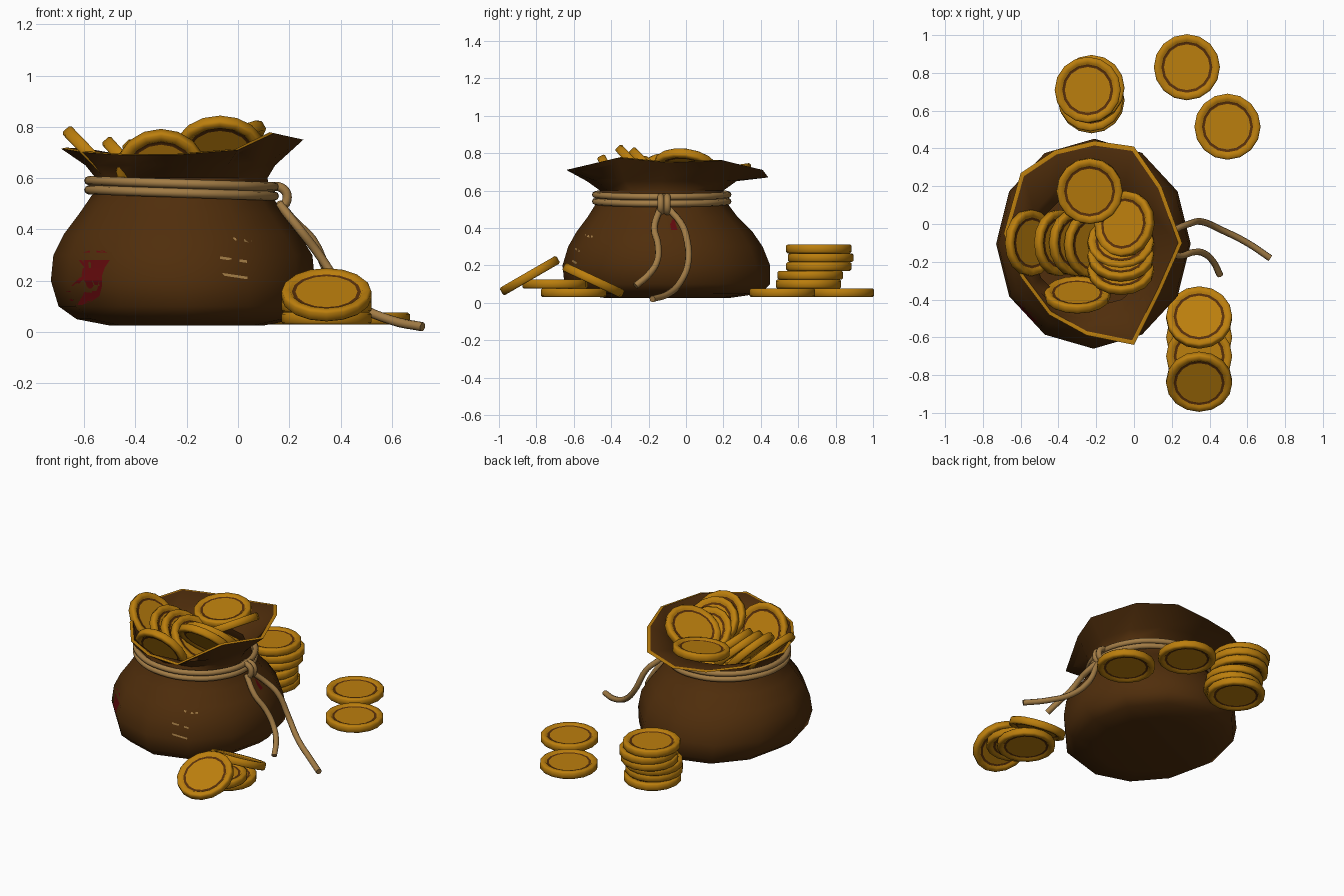
import bpy, bmesh
from math import sin, cos, pi, radians
from mathutils import Vector
from mathutils.bvhtree import BVHTree

cube = bpy.data.objects.get("Cube")
if cube:
    bpy.data.objects.remove(cube, do_unlink=True)


def material(name, r, g, b):
    m = bpy.data.materials.new(name)
    m.use_nodes = True
    m.diffuse_color = (r, g, b, 1)
    m.node_tree.nodes["Principled BSDF"].inputs["Base Color"].default_value = (r, g, b, 1)
    return m


LEATHER = material("brown leather", 0.080, 0.027, 0.0035)
GOLD = material("gold", 0.50, 0.21, 0.004)
GROOVE = material("dark groove", 0.10, 0.03, 0.003)
ROPE = material("tan rope", 0.36, 0.20, 0.06)
RED = material("dark red", 0.13, 0.003, 0.004)


def add_object(name, data, *mats):
    for m in mats:
        data.materials.append(m)
    ob = bpy.data.objects.new(name, data)
    bpy.context.collection.objects.link(ob)
    return ob


def smooth(mesh, angle):
    for p in mesh.polygons:
        p.use_smooth = True
    mesh.set_sharp_from_angle(angle=radians(angle))


# Bag: lofted rings (z, centre x, centre y, radius x, radius y) and an uneven rim
SIDES = 12
RINGS = [
    (0.025, -0.20, -0.10, 0.30, 0.33), (0.05, -0.20, -0.10, 0.43, 0.50),
    (0.10, -0.205, -0.10, 0.495, 0.55), (0.20, -0.215, -0.105, 0.515, 0.555),
    (0.30, -0.215, -0.11, 0.505, 0.52), (0.38, -0.22, -0.115, 0.46, 0.47),
    (0.46, -0.22, -0.125, 0.40, 0.40), (0.54, -0.22, -0.13, 0.345, 0.345),
    (0.60, -0.22, -0.13, 0.335, 0.33), (0.65, -0.225, -0.13, 0.37, 0.40),
]
RIM = [
    (0.255, -0.10, 0.75), (0.145, 0.20, 0.76), (0.0, 0.41, 0.71), (-0.21, 0.44, 0.67),
    (-0.42, 0.39, 0.68), (-0.60, 0.27, 0.71), (-0.69, -0.05, 0.715), (-0.60, -0.28, 0.70),
    (-0.45, -0.48, 0.69), (-0.25, -0.59, 0.69), (0.0, -0.64, 0.71), (0.14, -0.36, 0.775),
]
bm = bmesh.new()


def ring(z, cx, cy, rx, ry, inset=0):
    angles = [2 * pi * i / SIDES for i in range(SIDES)]
    return [bm.verts.new((cx + (rx - inset) * cos(a), cy + (ry - inset) * sin(a), z)) for a in angles]


loops = [ring(*r) for r in RINGS]
loops.append([bm.verts.new(p) for p in RIM])
# The lip folds inward as a gold band, then the lining drops into the bag
loops.append([bm.verts.new((-0.215 + (x + 0.215) * 0.955, -0.10 + (y + 0.10) * 0.955, z + 0.004))
              for x, y, z in RIM])
loops += [ring(*r, inset=0.02) for r in RINGS[:5:-1]]
for n, (low, high) in enumerate(zip(loops, loops[1:])):
    for i in range(SIDES):
        j = (i + 1) % SIDES
        face = bm.faces.new((low[i], low[j], high[j], high[i]))
        face.material_index = int(n == len(RINGS))
bm.faces.new(loops[0][::-1])
bm.faces.new(loops[-1])
bag_mesh = bpy.data.meshes.new("bag")
bm.to_mesh(bag_mesh)
surface = BVHTree.FromBMesh(bm)
bm.free()
smooth(bag_mesh, 50)
add_object("bag", bag_mesh, LEATHER, GOLD)


# Thin marks laid on the bag: rows of (z, from, to) projected along a direction
def mark(name, rows, direction, mat, slope=0, columns=8):
    d = Vector(direction)
    across = d.cross(Vector((0, 0, 1)))
    b = bmesh.new()
    grid = []
    for z, start, end in rows:
        line = []
        for i in range(columns + 1):
            u = start + (end - start) * i / columns
            height = z + slope * (u - start)
            hit, normal, _, _ = surface.ray_cast(across * u + Vector((0, 0, height)) - d * 3, d)
            line.append(b.verts.new(hit + normal * 0.007))
        grid.append(line)
    for r, s in zip(grid, grid[1:]):
        for i in range(columns):
            b.faces.new((r[i], s[i], s[i + 1], r[i + 1]))
    me = bpy.data.meshes.new(name)
    b.to_mesh(me)
    b.free()
    add_object(name, me, mat)


FRONT, SIDE = (0, 1, 0), (-1, 0, 0)
mark("front_stain", [(0.32, -0.58, -0.53), (0.31, -0.61, -0.505), (0.28, -0.62, -0.50),
                     (0.25, -0.605, -0.52), (0.22, -0.61, -0.53), (0.20, -0.63, -0.53),
                     (0.18, -0.65, -0.53), (0.16, -0.67, -0.535), (0.14, -0.675, -0.54),
                     (0.12, -0.65, -0.57), (0.105, -0.635, -0.61)], FRONT, RED)
mark("side_stain", [(0.445, -0.075, -0.06), (0.42, -0.085, -0.055),
                    (0.39, -0.08, -0.045), (0.375, -0.065, -0.05)], SIDE, RED)
for k, (z, start, end) in enumerate([(0.365, -0.03, 0.055), (0.29, -0.07, 0.05), (0.225, -0.06, 0.05)]):
    mark(f"stitch_{k + 1}", [(z + 0.005, start, end), (z - 0.005, start, end)], FRONT, ROPE, -0.15)


# Rope: smooth tubes through a few points
def rope(name, points, cyclic=False):
    cu = bpy.data.curves.new(name, "CURVE")
    cu.dimensions = "3D"
    cu.bevel_depth = 0.018
    cu.bevel_resolution = 2
    cu.resolution_u = 4
    cu.use_fill_caps = True
    sp = cu.splines.new("BEZIER")
    sp.bezier_points.add(len(points) - 1)
    for bp, p in zip(sp.bezier_points, points):
        bp.co = p
        bp.handle_left_type = bp.handle_right_type = "AUTO"
    sp.use_cyclic_u = cyclic
    add_object(name, cu, ROPE)


TURN = [2 * pi * i / 12 for i in range(12)]
for k, z in enumerate((0.542, 0.578)):
    rope(f"neck_rope_{k + 1}", [(-0.22 + 0.362 * cos(a), -0.13 + 0.355 * sin(a), z - 0.012 * cos(a))
                                for a in TURN], True)
for k, y in enumerate((-0.135, -0.10)):
    rope(f"knot_wrap_{k + 1}", [(0.15 + 0.042 * cos(a), y, 0.525 + 0.042 * sin(a))
                                for a in TURN[::2]], True)
rope("short_rope_end", [(0.16, -0.14, 0.50), (0.24, -0.17, 0.40), (0.31, -0.15, 0.31),
                        (0.37, -0.155, 0.22), (0.42, -0.20, 0.15), (0.455, -0.27, 0.09)])
rope("long_rope_end", [(0.16, -0.09, 0.50), (0.22, -0.03, 0.43), (0.29, 0.0, 0.36),
                       (0.36, 0.012, 0.22), (0.46, -0.03, 0.11), (0.60, -0.10, 0.045),
                       (0.72, -0.18, 0.02)])

# Coin: one spun profile with raised edge and a dark groove on both faces
half = [(0, 0.014), (0.121, 0.014), (0.135, 0.014), (0.143, 0.023), (0.167, 0.0235), (0.175, 0.016)]
profile = half + [(r, -z) for r, z in reversed(half)]
bm = bmesh.new()
line = [bm.verts.new((r, 0, z)) for r, z in profile]
edges = [bm.edges.new(pair) for pair in zip(line, line[1:])]
bmesh.ops.spin(bm, geom=line + edges, cent=(0, 0, 0), axis=(0, 0, 1), angle=2 * pi, steps=16)
bmesh.ops.remove_doubles(bm, verts=bm.verts, dist=0.0005)
bmesh.ops.recalc_face_normals(bm, faces=bm.faces)
for f in bm.faces:
    f.material_index = int(0.118 < f.calc_center_median().xy.length < 0.135)
coin_mesh = bpy.data.meshes.new("coin")
bm.to_mesh(coin_mesh)
bm.free()
coin_mesh.materials.append(GOLD)
coin_mesh.materials.append(GROOVE)
smooth(coin_mesh, 60)


def coin(name, x, y, z, tilt_x=0, tilt_y=0):
    ob = add_object(name, coin_mesh)
    ob.location = (x, y, z)
    ob.rotation_euler = (radians(tilt_x), radians(tilt_y), 0)


# Coins on the ground behind the bag
coin("loose_coin_1", 0.28, 0.83, 0.053)
coin("loose_coin_2", 0.495, 0.515, 0.053)
STACK = [(-0.23, 0.68), (-0.225, 0.655), (-0.23, 0.665), (-0.23, 0.71), (-0.225, 0.72), (-0.245, 0.71)]
for k, (x, y) in enumerate(STACK):
    coin(f"stack_coin_{k + 1}", x, y, 0.053 + 0.047 * k)

# Coins leaning together in front
coin("front_coin_low", 0.345, -0.60, 0.053)
coin("front_coin_middle", 0.345, -0.70, 0.10)
coin("front_coin_leaning", 0.345, -0.835, 0.145, 30)
coin("front_coin_sloping", 0.345, -0.495, 0.12, -25)

# Coins heaped in the mouth of the bag
HEAP = [
    (-0.235, 0.175, 0.70, 8, 0), (-0.05, 0.0, 0.72, -8, -30),
    (-0.07, -0.245, 0.705, -47, 0), (-0.07, -0.17, 0.695, -45, 0),
    (-0.07, -0.10, 0.66, -40, 0), (-0.30, -0.375, 0.63, -62, 0),
    (-0.55, -0.10, 0.665, 0, 46), (-0.40, -0.10, 0.62, 0, 48),
    (-0.315, -0.10, 0.615, 0, 45), (-0.23, -0.11, 0.61, 0, 42),
    (-0.20, -0.10, 0.54, 0, 0),
]
for k, spot in enumerate(HEAP):
    coin(f"bag_coin_{k + 1}", *spot)
